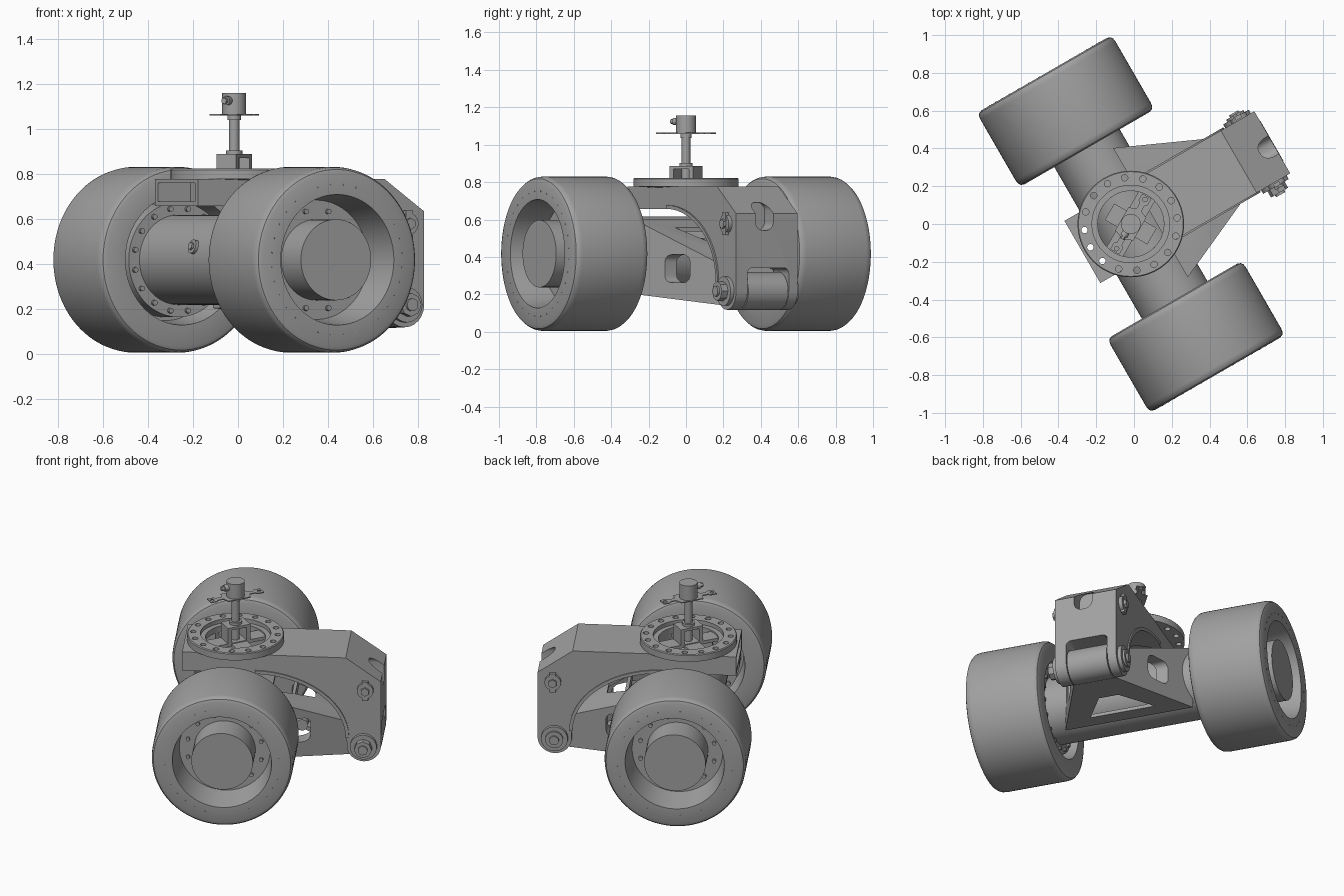
import bpy, bmesh
from math import pi, cos, sin, radians
from mathutils import Matrix, Vector

cube = bpy.data.objects.get("Cube")
if cube:
    bpy.data.objects.remove(cube, do_unlink=True)

metal = bpy.data.materials.new("plain grey metal")
metal.use_nodes = True
GREY = (0.36, 0.36, 0.36, 1)
metal.diffuse_color = GREY
metal.node_tree.nodes["Principled BSDF"].inputs["Base Color"].default_value = GREY
parts = []


# Helpers: local x runs along the arm, local y along the axle
def make(name, bm):
    bmesh.ops.recalc_face_normals(bm, faces=bm.faces)
    mesh = bpy.data.meshes.new(name)
    bm.to_mesh(mesh)
    bm.free()
    mesh.materials.append(metal)
    ob = bpy.data.objects.new(name, mesh)
    bpy.context.scene.collection.objects.link(ob)
    parts.append(ob)
    return ob


def cyl(name, r, a, b, n=40, r2=None):
    a, b = Vector(a), Vector(b)
    bm = bmesh.new()
    turn = (b - a).to_track_quat('Z', 'Y').to_matrix().to_4x4()
    bmesh.ops.create_cone(bm, cap_ends=True, segments=n, radius1=r, radius2=r if r2 is None else r2,
                          depth=(b - a).length, matrix=Matrix.Translation((a + b) / 2) @ turn)
    return make(name, bm)


def box(name, lo, hi, turn=0, bevel=0, axis=0):
    """Box between two corners; bevel rounds the edges parallel to axis."""
    lo, hi = Vector(lo), Vector(hi)
    bm = bmesh.new()
    bmesh.ops.create_cube(bm, size=1, matrix=Matrix.Diagonal((*(hi - lo), 1)))
    if bevel:
        edges = [e for e in bm.edges
                 if abs((e.verts[0].co - e.verts[1].co).normalized()[axis]) > 0.9]
        bmesh.ops.bevel(bm, geom=edges, offset=bevel, segments=6, profile=0.5, affect='EDGES')
    bm.transform(Matrix.Rotation(radians(turn), 4, 'Z') @ Matrix.Translation((lo + hi) / 2))
    return make(name, bm)


def prism(name, pts, lo, hi, axis):
    """Outline swept along y (points x, z) or z (points x, y)."""
    bm = bmesh.new()
    put = (lambda p, t: (p[0], t, p[1])) if axis == 'y' else (lambda p, t: (p[0], p[1], t))
    face = bm.faces.new([bm.verts.new(put(p, lo)) for p in pts])
    new = bmesh.ops.extrude_face_region(bm, geom=[face])["geom"]
    move = Vector(put((0, 0), hi - lo))
    bmesh.ops.translate(bm, vec=move, verts=[v for v in new if isinstance(v, bmesh.types.BMVert)])
    return make(name, bm)


def hull(name, sections):
    bm = bmesh.new()
    for x, w, z0, z1 in sections:
        for y in (-w, w):
            for z in (z0, z1):
                bm.verts.new((x, y, z))
    out = bmesh.ops.convex_hull(bm, input=bm.verts)
    loose = {g for g in out["geom_interior"] if isinstance(g, bmesh.types.BMVert)}
    bmesh.ops.delete(bm, geom=list(loose), context='VERTS')
    bmesh.ops.dissolve_limit(bm, angle_limit=0.01, verts=bm.verts, edges=bm.edges)
    return make(name, bm)


def lathe(name, profile, place, n=96):
    """Spin (radius, height) points around z, then place."""
    bm = bmesh.new()
    verts = [bm.verts.new((r, 0, h)) for r, h in profile]
    edges = [bm.edges.new(p) for p in zip(verts, verts[1:] + verts[:1])]
    bmesh.ops.spin(bm, geom=verts + edges, cent=(0, 0, 0), axis=(0, 0, 1),
                   angle=2 * pi, steps=n, use_merge=True)
    bmesh.ops.remove_doubles(bm, verts=bm.verts, dist=1e-4)
    bm.transform(place)
    return make(name, bm)


def cut(ob, *cutters):
    for c in cutters:
        c.hide_render = True
        mod = ob.modifiers.new("cut", 'BOOLEAN')
        mod.operation, mod.solver, mod.object = 'DIFFERENCE', 'EXACT', c
    bpy.context.view_layer.update()
    mesh = bpy.data.meshes.new_from_object(ob.evaluated_get(bpy.context.evaluated_depsgraph_get()))
    ob.modifiers.clear()
    ob.data = mesh
    for c in cutters:
        parts.remove(c)
        bpy.data.objects.remove(c, do_unlink=True)


def bolt_ring(name, r, size, count, y0, y1):
    for i in range(count):
        a = 2 * pi * (i + 0.5) / count
        x, z = r * cos(a), AXLE_Z + r * sin(a)
        cyl(name, size, (x, y0, z), (x, y1, z), 10)


AXLE_Z, WHEEL_Y, HALF = 0.415, 0.69, 0.2265

# Wheels with hubs, flanges and bolts
R = 0.413
tyre = [(0.0, 0.04), (0.265, 0.04), (0.29, HALF), (R - 0.03, HALF), (R - 0.012, HALF - 0.007),
        (R - 0.003, HALF - 0.02), (R, HALF - 0.04)]
tyre += [(R, 0.04 - HALF), (R - 0.003, 0.02 - HALF), (R - 0.012, 0.007 - HALF), (R - 0.03, -HALF),
         (0.29, -HALF), (0.27, -0.08), (0.0, -0.08)]
for side, label in ((1, "rear"), (-1, "front")):
    face = Matrix.Rotation(-side * pi / 2, 4, 'X')
    lathe(label + "_wheel", tyre, Matrix.Translation((0, side * WHEEL_Y, AXLE_Z)) @ face)
    at = lambda y: (0, side * y, AXLE_Z)
    cyl(label + "_hub", 0.18, at(0.72), at(0.905), 64)
    cyl(label + "_flange", 0.255, at(0.495), at(0.62), 64)
    bolt_ring(label + "_hub_bolt", 0.222, 0.012, 12, side * 0.725, side * 0.745)
    bolt_ring(label + "_flange_bolt", 0.23, 0.012, 16, side * 0.48, side * 0.5)
    bolt_ring(label + "_rim_pin", 0.335, 0.004, 32, side * 0.91, side * 0.918)

# Axle tube and its filler plug
cyl("axle_tube", 0.2, (0, -0.6, AXLE_Z), (0, 0.6, AXLE_Z), 64)
cyl("filler_plug", 0.032, (-0.15, 0.02, 0.46), (-0.205, 0.02, 0.475), 24)
cyl("filler_plug_cap", 0.018, (-0.15, 0.02, 0.46), (-0.215, 0.02, 0.478), 6)

# Swing arm: hollow tapered box with windows
swing = hull("swing_arm", [(0.12, 0.395, 0.2, 0.6), (0.53, 0.115, 0.165, 0.43),
                           (0.74, 0.115, 0.13, 0.315)])
cut(swing, hull("cavity", [(0.1, 0.385, 0.22, 0.585), (0.51, 0.095, 0.185, 0.42)]),
    prism("window", [(0.23, -0.2), (0.47, -0.06), (0.47, 0.06), (0.23, 0.2)], 0.05, 0.8, 'z'),
    box("side_hole", (0.31, -0.6, 0.26), (0.46, 0.6, 0.41), bevel=0.04, axis=1))
box("swing_rib", (0.34, -0.19, 0.44), (0.36, 0.19, 0.5))
cyl("swing_stop", 0.035, (0.4, -0.14, 0.31), (0.4, 0.14, 0.31), 24)

# Main arm: cranked box beam with forked lower end
PX, PZ, PR = 0.765, 0.215, 0.1
outline = [(-0.296, 0.655), (-0.296, 0.775), (0.66, 0.775), (0.865, 0.63), (0.865, PZ)]
outline += [(PX + PR * cos(a), PZ - PR * sin(a)) for a in (pi * i / 12 for i in range(1, 12))]
outline += [(PX - PR, PZ + 0.05)]
outline += [(0.13 + 0.53 * cos(a), 0.265 + 0.39 * sin(a)) for a in (pi / 2 * i / 14 for i in range(1, 15))]
arm = prism("main_arm", outline, -0.19, 0.19, 'y')
cut(arm, box("fork_gap", (0.5, -0.12, 0.0), (1.0, 0.135, 0.34), bevel=0.03, axis=0),
    box("end_slot", (0.77, -0.07, 0.54), (1.0, 0.04, 0.69), bevel=0.045, axis=0),
    box("open_end", (-0.4, -0.165, 0.675), (-0.13, 0.165, 0.757)),
    cyl("turntable_hole", 0.175, (0, 0, 0.5), (0, 0, 0.9), 64))

# Raised edge strips along the arch of the main arm
inner = [(0.13 + 0.53 * cos(a), 0.265 + 0.39 * sin(a)) for a in (pi / 2 * i / 14 for i in range(15))]
outer = [(0.13 + 0.55 * cos(a), 0.265 + 0.41 * sin(a)) for a in (pi / 2 * i / 14 for i in range(15))]
for side in (-1, 1):
    prism("arch_trim", inner + outer[::-1], *sorted((side * 0.188, side * 0.198)), 'y')

# Pivot tube, caps and upper pin
cyl("pivot_tube", 0.102, (PX, -0.115, PZ), (PX, 0.13, PZ), 48)
for side, end in ((-1, 0.25), (1, 0.225)):
    y = lambda t: (PX, side * t, PZ)
    cyl("pivot_cap", 0.078, y(0.1), y(0.212), 40)
    cyl("pivot_nut", 0.052, y(0.2), y(end), 32 if side > 0 else 8)
    cyl("pivot_pin", 0.028, y(0.2), y(end + 0.012), 20)
    y = lambda t: (0.775, side * t, 0.575)
    cyl("upper_pin_boss", 0.048, y(0.17), y(0.212), 32)
    cyl("upper_pin", 0.026, y(0.17), y(0.228), 6)
    box("pin_keeper", *[(0.775 + s * 0.018, side * 0.205 + s * 0.01, 0.575 + s * 0.06) for s in (-1, 1)])

# Turntable ring with bolt holes; three holes pass through the arm
ring = lathe("turntable_ring", [(0.175, 0.77), (0.175, 0.795), (0.205, 0.795), (0.205, 0.82),
                                (0.277, 0.82), (0.282, 0.815), (0.282, 0.775), (0.2, 0.77)], Matrix())
drills = []
for i in range(16):
    a = radians(157.5 + 22.5 * i)
    x, y = 0.247 * cos(a), 0.247 * sin(a)
    drills.append(cyl("drill", 0.017, (x, y, 0.5), (x, y, 0.9), 16))
cut(ring, *drills)
cut(arm, *[cyl("drill", 0.017, (0.247 * cos(a), 0.247 * sin(a), 0.5),
               (0.247 * cos(a), 0.247 * sin(a), 0.9), 16)
           for a in (radians(157.5), radians(180), radians(202.5))])

# Bridge and bracket inside the ring
box("bridge_bar", (-0.185, -0.05, 0.765), (0.185, 0.05, 0.785), 30)
box("bridge_cross", (-0.05, -0.13, 0.76), (0.05, 0.13, 0.78), 30)
for s in (-1, 1):
    box("bracket_leg", *[(s * 0.06 + d * 0.012, d * 0.05, 0.825 + d * 0.045) for d in (-1, 1)], 30)
box("bracket_top", (-0.072, -0.05, 0.868), (0.072, 0.05, 0.884), 30)

# Rotary joint: post, collars, plate and sensor cap
for name, r, z0, z1 in (("post_base", 0.036, 0.88, 0.9), ("post", 0.023, 0.76, 1.05),
                        ("post_collar", 0.03, 1.035, 1.057), ("sensor_cap", 0.053, 1.06, 1.155)):
    cyl(name, r, (0, 0, z0), (0, 0, z1), 36)
plate = [(0.17, -0.028), (0.17, 0.028), (0.13, 0.028), (0.12, 0.015), (0.085, 0.015), (0.07, 0.055)]
plate += [(-x, y) for x, y in plate[::-1]]
plate = plate[:12]
half = [p for p in plate if p[1] > 0]
outline = half + [(x, -y) for x, y in half[::-1]]
sensor_plate = prism("sensor_plate", outline, 1.056, 1.062, 'z')
cut(sensor_plate, *[cyl("drill", 0.012, (x, 0, 1), (x, 0, 1.1), 12) for x in (-0.15, 0.15)])
sensor_plate.data.transform(Matrix.Rotation(radians(30), 4, 'Z'))
d = Vector((cos(radians(210)), sin(radians(210)), 0))
lift = Vector((0, 0, 1.122))
cyl("connector", 0.02, d * 0.03 + lift, d * 0.075 + lift, 16)
cyl("connector_tip", 0.013, d * 0.07 + lift, d * 0.092 + lift, 12)

# Turn the whole assembly into place and smooth the round surfaces
place = Matrix.Translation((-0.017, 0, 0.002)) @ Matrix.Rotation(radians(30), 4, 'Z')
bpy.ops.object.select_all(action='DESELECT')
for ob in parts:
    ob.data.transform(place)
    ob.select_set(True)
bpy.context.view_layer.objects.active = arm
bpy.ops.object.shade_smooth_by_angle(angle=radians(30))
